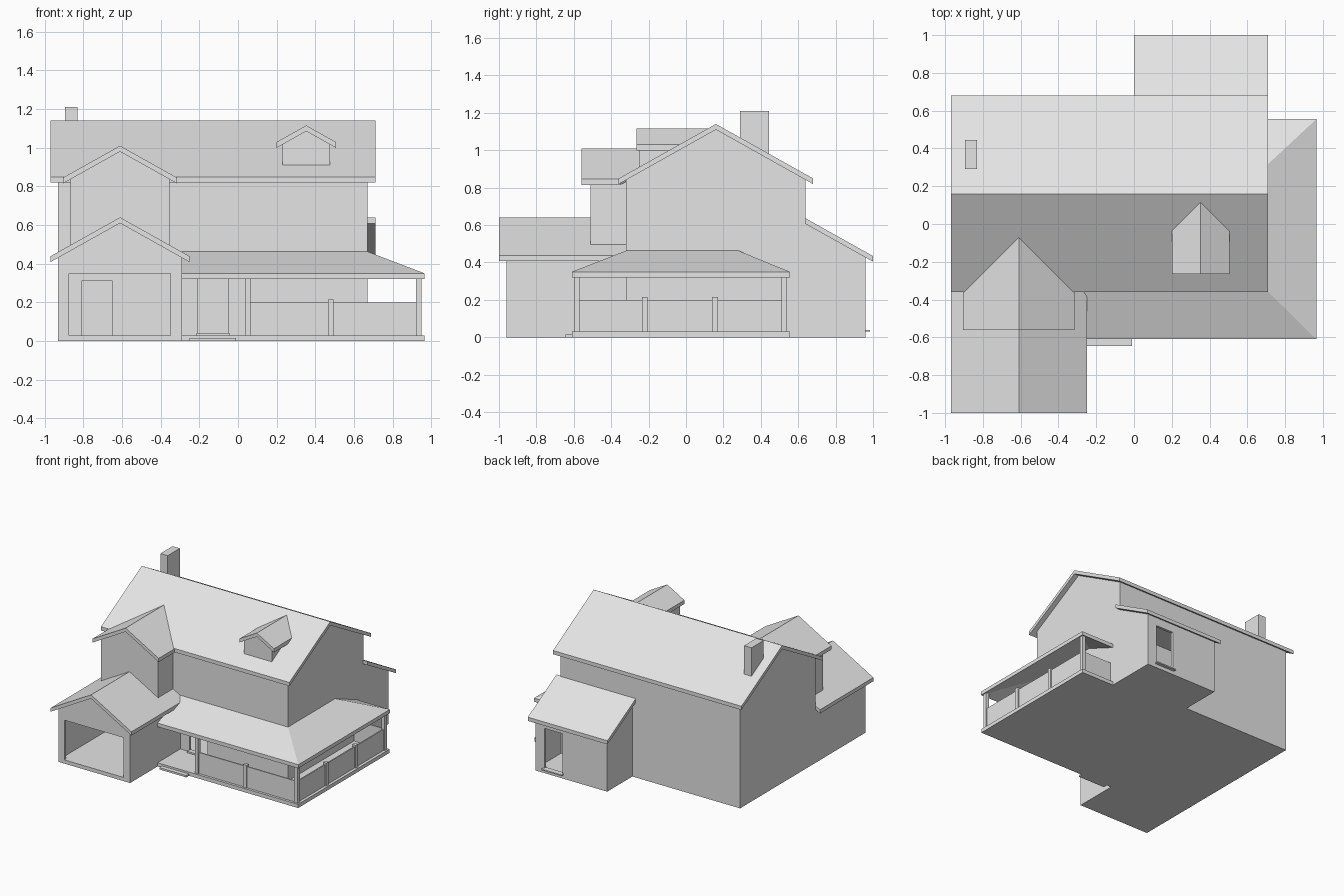
import bpy, bmesh
from mathutils import Vector

cube = bpy.data.objects.get("Cube")
if cube:
    bpy.data.objects.remove(cube, do_unlink=True)

grey = bpy.data.materials.new("plain_grey")
grey.use_nodes = True
grey.diffuse_color = (0.78, 0.78, 0.78, 1)
grey.node_tree.nodes["Principled BSDF"].inputs["Base Color"].default_value = grey.diffuse_color

PITCH = 0.56
THICK = 0.03


def finish(name, bm):
    bmesh.ops.recalc_face_normals(bm, faces=bm.faces)
    mesh = bpy.data.meshes.new(name)
    bm.to_mesh(mesh)
    bm.free()
    mesh.materials.append(grey)
    ob = bpy.data.objects.new(name, mesh)
    bpy.context.collection.objects.link(ob)
    return ob


def prism(name, profile, axis, a, b):
    """Extrude a 2D outline along one axis from a to b."""
    place = {"x": lambda p: (a, p[0], p[1]),
             "y": lambda p: (p[0], a, p[1]),
             "z": lambda p: (p[0], p[1], a)}[axis]
    bm = bmesh.new()
    face = bm.faces.new([bm.verts.new(place(p)) for p in profile])
    out = bmesh.ops.extrude_face_region(bm, geom=[face])
    step = Vector([(b - a) if axis == k else 0 for k in "xyz"])
    bmesh.ops.translate(bm, vec=step, verts=[v for v in out["geom"] if isinstance(v, bmesh.types.BMVert)])
    return finish(name, bm)


def box(name, x0, x1, y0, y1, z0, z1):
    return prism(name, [(x0, y0), (x1, y0), (x1, y1), (x0, y1)], "z", z0, z1)


def slab(name, points, faces):
    """Sheet of sloped faces thickened straight down."""
    bm = bmesh.new()
    verts = [bm.verts.new(p) for p in points]
    sheet = [bm.faces.new([verts[i] for i in f]) for f in faces]
    out = bmesh.ops.extrude_face_region(bm, geom=sheet, use_keep_orig=True)
    moved = [v for v in out["geom"] if isinstance(v, bmesh.types.BMVert)]
    bmesh.ops.translate(bm, vec=(0, 0, -THICK), verts=moved)
    return finish(name, bm)


def gable_roof(name, x, half, top, front, eave_back, ridge_back):
    """Gable roof with its ridge along y."""
    low = top - PITCH * half
    pts = [(x - half, front, low), (x, front, top), (x + half, front, low),
           (x - half, eave_back, low), (x, ridge_back, top), (x + half, eave_back, low)]
    return slab(name, pts, [(0, 1, 4, 3), (1, 2, 5, 4)])


def gable_walls(name, axis, mid, half, ridge, base, a, b):
    """Pentagonal wall block that ends just inside its roof."""
    peak = ridge - THICK + 0.005
    eave = peak - PITCH * half
    return prism(name, [(mid - half, base), (mid + half, base), (mid + half, eave),
                        (mid, peak), (mid - half, eave)], axis, a, b)


def carve(ob, *bounds):
    """Cut a box-shaped room or doorway out of a wall block."""
    cutter = box("cutter", *bounds)
    cutter.hide_render = True
    mod = ob.modifiers.new("cut", "BOOLEAN")
    mod.operation = "DIFFERENCE"
    mod.solver = "EXACT"
    mod.object = cutter
    bpy.context.view_layer.objects.active = ob
    bpy.ops.object.modifier_apply(modifier=mod.name)
    bpy.data.objects.remove(cutter, do_unlink=True)


# Main house
house = gable_walls("house_walls", "x", 0.16, 0.48, 1.14, 0, -0.93, 0.67)
carve(house, -0.91, 0.65, -0.30, 0.62, 0.03, 0.80)
carve(house, -0.81, -0.65, -0.34, -0.28, 0.03, 0.31)
carve(house, -0.21, -0.05, -0.34, -0.28, 0.04, 0.36)
eave = 1.14 - PITCH * 0.52
slab("main_roof",
     [(x, y, z) for x in (-0.97, 0.71) for y, z in ((-0.36, eave), (0.16, 1.14), (0.68, eave))],
     [(0, 1, 4, 3), (1, 2, 5, 4)])
box("chimney", -0.895, -0.83, 0.29, 0.445, 0.92, 1.21)

# Garage
garage = gable_walls("garage_walls", "y", -0.61, 0.32, 0.64, 0, -0.96, -0.32)
carve(garage, -0.91, -0.31, -0.94, -0.28, 0.03, 0.40)
carve(garage, -0.875, -0.35, -1.0, -0.92, 0.03, 0.35)
gable_roof("garage_roof", -0.61, 0.36, 0.64, -1.0, -0.32, -0.32)

# Upper bay over the garage
gable_walls("bay_walls", "y", -0.61, 0.255, 1.01, 0.45, -0.51, -0.305)
gable_roof("bay_roof", -0.61, 0.295, 1.01, -0.56, -0.35, -0.07)

# Dormer
gable_walls("dormer_walls", "y", 0.353, 0.123, 1.115, 0.89, -0.25, 0.0)
gable_roof("dormer_roof", 0.353, 0.153, 1.115, -0.265, -0.035, 0.116)

# Rear lean-to
wing = prism("rear_wing_walls", [(0.635, 0), (0.96, 0), (0.96, 0.431), (0.635, 0.613)], "x", 0.03, 0.67)
carve(wing, 0.05, 0.65, 0.66, 0.94, 0.03, 0.42)
carve(wing, 0.43, 0.59, 0.92, 1.0, 0.04, 0.36)
slab("rear_wing_roof",
     [(0, 0.635, 0.638), (0.71, 0.635, 0.638), (0.71, 1.0, 0.434), (0, 1.0, 0.434)], [(0, 1, 2, 3)])
box("back_doorstep", 0.42, 0.60, 0.955, 0.985, 0.03, 0.04)

# Wraparound porch
prism("porch_deck", [(-0.29, -0.61), (0.963, -0.61), (0.963, 0.555), (0.67, 0.555),
                     (0.67, -0.32), (-0.29, -0.32)], "z", 0, 0.03)
slab("porch_roof",
     [(-0.29, -0.61, 0.35), (0.965, -0.61, 0.35), (0.965, 0.555, 0.35), (0.67, 0.555, 0.35),
      (-0.29, -0.32, 0.463), (0.67, -0.32, 0.463), (0.67, 0.28, 0.463)],
     [(0, 1, 5, 4), (1, 2, 6, 5), (2, 3, 6)])
box("porch_step", -0.25, -0.01, -0.645, -0.61, 0, 0.015)
box("front_doorstep", -0.215, -0.045, -0.345, -0.32, 0.03, 0.042)


def post(name, x, y, top):
    box(name, x - 0.015, x + 0.015, y - 0.015, y + 0.015, 0.03, top)


for x, y in ((0.05, -0.585), (0.935, -0.585), (0.935, 0.525)):
    post("porch_post", x, y, 0.34)
for x, y in ((0.48, -0.585), (0.935, -0.22), (0.935, 0.155)):
    post("railing_post", x, y, 0.215)
box("front_railing", 0.06, 0.925, -0.59, -0.58, 0.03, 0.20)
box("side_railing", 0.93, 0.94, -0.575, 0.515, 0.03, 0.20)
box("back_railing", 0.67, 0.925, 0.52, 0.53, 0.03, 0.20)
